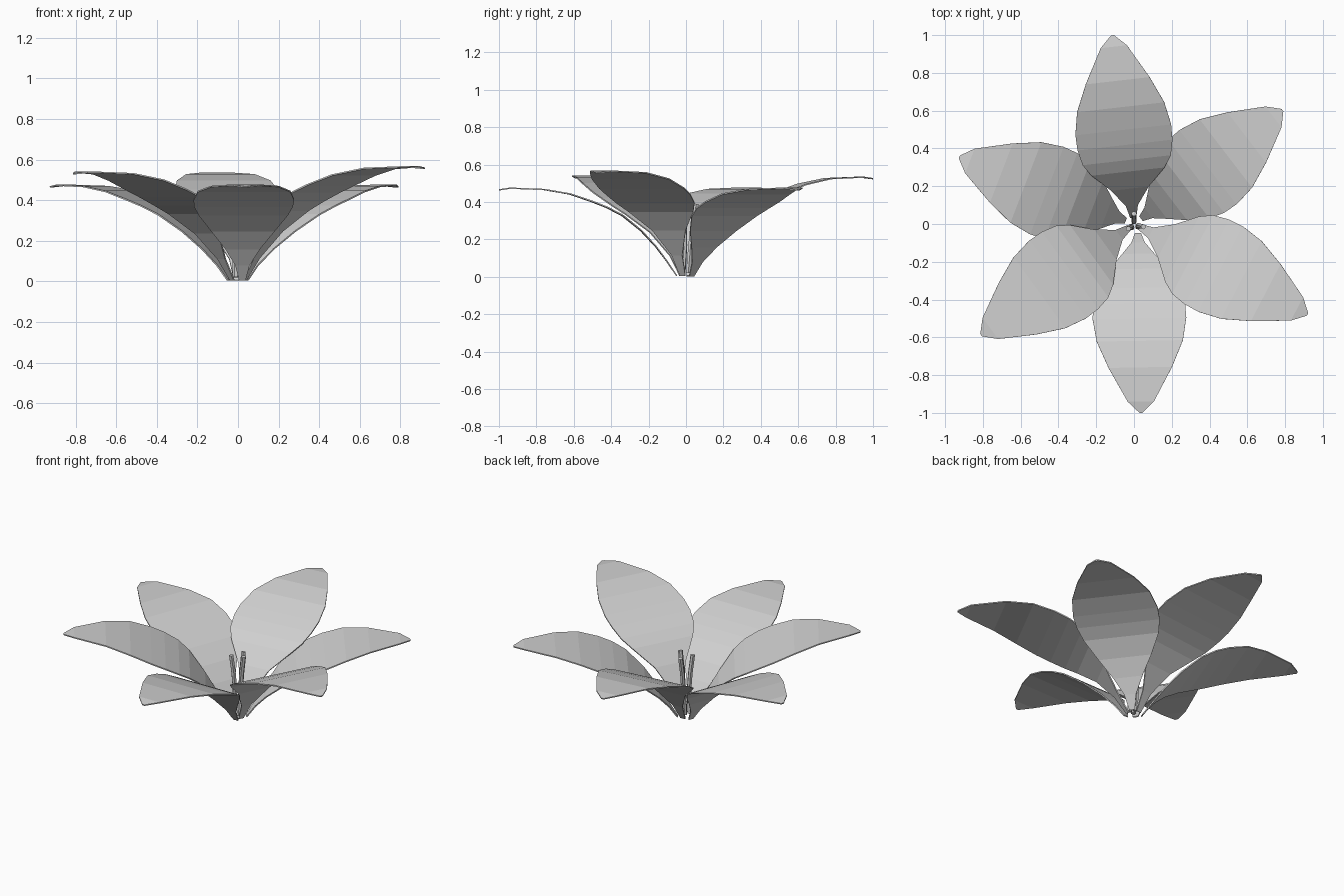
import bpy
from math import radians
from mathutils import Matrix

cube = bpy.data.objects.get("Cube")
if cube:
    bpy.data.objects.remove(cube, do_unlink=True)

grey = bpy.data.materials.new("pale grey")
grey.use_nodes = True
colour = (0.63, 0.63, 0.63, 1)
grey.diffuse_color = colour
grey.node_tree.nodes["Principled BSDF"].inputs["Base Color"].default_value = colour

# Petal stations: distance from centre, half width, height
lower = [(0.05, 0.016, 0.005), (0.10, 0.035, 0.08), (0.16, 0.085, 0.16), (0.24, 0.155, 0.247),
         (0.34, 0.22, 0.328), (0.42, 0.243, 0.37), (0.50, 0.248, 0.402), (0.62, 0.228, 0.443),
         (0.76, 0.168, 0.467), (0.94, 0.07, 0.474), (1.0, 0.008, 0.465)]
upper = [(0.035, 0.016, 0.005), (0.10, 0.032, 0.11), (0.19, 0.1, 0.235), (0.28, 0.195, 0.33),
         (0.34, 0.235, 0.373), (0.42, 0.253, 0.415), (0.50, 0.255, 0.449), (0.62, 0.232, 0.494),
         (0.76, 0.17, 0.525), (0.94, 0.07, 0.533), (1.0, 0.008, 0.525)]


def petal(name, angle, stations, length=1.0, lift=1.0, shift=0.0):
    verts = []
    for r, w, z in stations:
        verts += [(r * length, shift - w, z * lift), (r * length, shift + w, z * lift)]
    faces = [(i, i + 2, i + 3, i + 1) for i in range(0, len(verts) - 2, 2)]
    mesh = bpy.data.meshes.new(name)
    mesh.from_pydata(verts, [], faces)
    mesh.transform(Matrix.Rotation(radians(angle), 4, "Z"))
    mesh.materials.append(grey)
    obj = bpy.data.objects.new(name, mesh)
    bpy.context.collection.objects.link(obj)
    skin = obj.modifiers.new("thickness", "SOLIDIFY")
    skin.thickness = 0.007
    skin.offset = 0


# Lower whorl
petal("front_petal", 271, lower, shift=0.02)
petal("back_right_petal", 159, lower, 0.99)
petal("back_left_petal", 37.5, lower, 0.99)
# Upper whorl
petal("back_petal", 96.5, upper, 1.005)
petal("front_right_petal", 216, upper, 1.0, 1.01)
petal("front_left_petal", 332.5, upper, 1.035, 1.06)


def stamen(name, points):
    curve = bpy.data.curves.new(name, "CURVE")
    curve.dimensions = "3D"
    curve.bevel_depth = 0.014
    curve.bevel_resolution = 1
    curve.use_fill_caps = True
    line = curve.splines.new("POLY")
    line.points.add(len(points) - 1)
    for p, co in zip(line.points, points):
        p.co = (*co, 1)
    curve.materials.append(grey)
    obj = bpy.data.objects.new(name, curve)
    bpy.context.collection.objects.link(obj)
    bpy.ops.object.select_all(action="DESELECT")
    obj.select_set(True)
    bpy.context.view_layer.objects.active = obj
    bpy.ops.object.convert(target="MESH")
    for poly in obj.data.polygons:
        poly.use_smooth = False


# Stamens leaning out from the centre
for name, x, y, top in [("left_stamen", 0.05, -0.015, 0.40),
                        ("right_stamen", -0.03, -0.025, 0.39),
                        ("back_stamen", 0.0, 0.055, 0.39)]:
    stamen(name, [(x * 0.4, y * 0.4 - 0.01, 0.02), (x * 0.45, y * 0.45, 0.17),
                  (x * 0.65, y * 0.65, 0.28), (x, y, top)])
